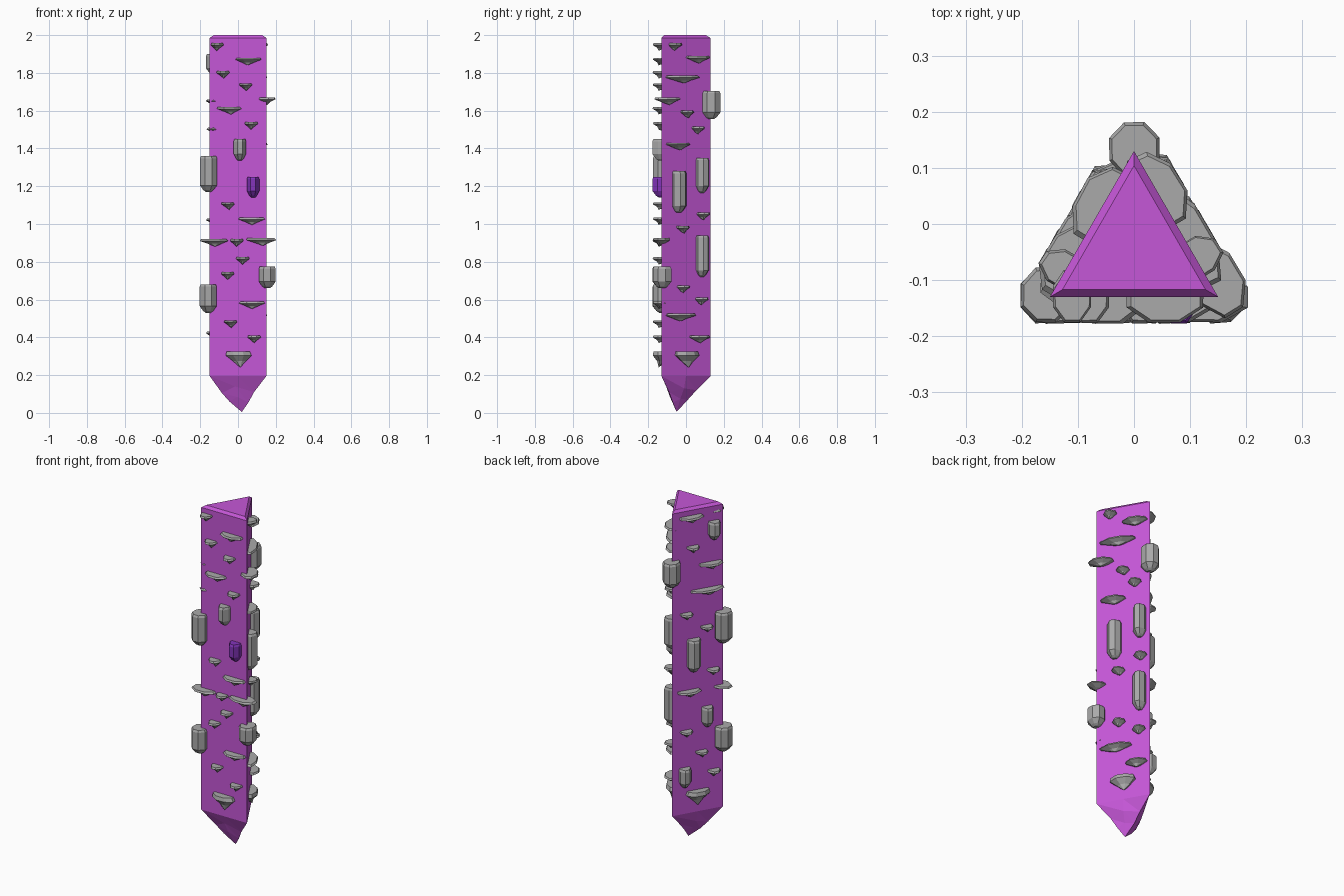
import bpy, bmesh, math, random
from mathutils import Vector

if "Cube" in bpy.data.objects:
    bpy.data.objects.remove(bpy.data.objects["Cube"])

random.seed(4)


def material(name, rgb):
    m = bpy.data.materials.new(name)
    m.diffuse_color = (*rgb, 1)
    m.use_nodes = True
    m.node_tree.nodes["Principled BSDF"].inputs["Base Color"].default_value = m.diffuse_color
    return m


ORCHID = material("orchid crystal", (0.56, 0.095, 0.68))
GREY = material("grey stone", (0.40, 0.40, 0.40))
VIOLET = material("violet crystal", (0.23, 0.035, 0.50))


def finish(bm, name, mat):
    bmesh.ops.recalc_face_normals(bm, faces=bm.faces)
    mesh = bpy.data.meshes.new(name)
    bm.to_mesh(mesh)
    bm.free()
    mesh.materials.append(mat)
    bpy.context.collection.objects.link(bpy.data.objects.new(name, mesh))


def bridge(bm, a, b):
    n = len(a)
    for i in range(n):
        j = (i + 1) % n
        bm.faces.new((a[i], a[j], b[j], b[i]))


# Triangular pillar with chamfered top and broken pointed root
bm = bmesh.new()
tri = [(-.15, -.13), (.15, -.13), (0, .13)]
hexa = []
for i in range(3):
    a, b = tri[i], tri[(i + 1) % 3]
    hexa += [a, ((a[0] + b[0]) / 2, (a[1] + b[1]) / 2)]
cy = -.043
cap = [bm.verts.new((x * .85, cy + (y - cy) * .85, 2)) for x, y in tri]
shoulder = [bm.verts.new((x, y, 1.985)) for x, y in tri]
base = [bm.verts.new((x, y, .195)) for x, y in hexa]
bm.faces.new(cap)
bridge(bm, cap, shoulder)
for i in range(3):
    j = (i + 1) % 3
    bm.faces.new((shoulder[i], shoulder[j], base[2 * j], base[2 * i + 1], base[2 * i]))
mid = [bm.verts.new(p) for p in [(-.085, -.085, .105), (-.015, -.105, .14), (.085, -.09, .11),
                                 (.065, -.01, .13), (.005, .055, .12), (-.06, -.01, .13)]]
low = [bm.verts.new(p) for p in [(-.045, -.07, .06), (-.005, -.085, .085), (.055, -.07, .055),
                                 (.04, -.03, .075), (.005, .01, .07), (-.025, -.03, .075)]]
tip = bm.verts.new((.02, -.05, .005))
for a, b in ((base, mid), (mid, low)):
    for i in range(6):
        j = (i + 1) % 6
        bm.faces.new((a[i], a[j], b[j]))
        bm.faces.new((a[i], b[j], b[i]))
for i in range(6):
    bm.faces.new((low[i], low[(i + 1) % 6], tip))
finish(bm, "crystal_pillar", ORCHID)

# Side frames: centre of the wall and outward angle
SIDES = {"front": ((0, -.13), -90), "right": ((.075, 0), 30), "left": ((-.075, 0), 150)}


def stone(bm, centre, angle, half_w, half_d, rings, skew=0):
    """Stack of octagon rings (height, scale); a zero scale closes to a point."""
    a = math.radians(angle)
    n, u = Vector((math.cos(a), math.sin(a), 0)), Vector((-math.sin(a), math.cos(a), 0))
    c = Vector((*centre, 0))
    k = 1 / math.cos(math.pi / 8)
    jit = [random.uniform(.95, 1.02) for _ in range(8)]
    prev = None
    top = rings[0][0]
    for z, s in rings:
        drop = (top - z) / (top - rings[-1][0])
        o = c + u * skew * drop + Vector((0, 0, z))
        if s == 0:
            v = bm.verts.new(o + n * half_d * .3)
            for i in range(8):
                bm.faces.new((prev[i], prev[(i + 1) % 8], v))
            return
        ring = []
        for i in range(8):
            t = math.pi * (i + .5) / 4
            ring.append(bm.verts.new(o + u * math.cos(t) * half_w * s * k * jit[i]
                                     + n * math.sin(t) * half_d * s * k * jit[i]))
        if prev:
            bridge(bm, prev, ring)
        else:
            bm.faces.new(ring)
        prev = ring
    bm.faces.new(prev)


def ledge(bm, centre, angle, z, w, h=.04, d=.047):
    rings = [(z, .9), (z - h * .25, 1), (z - h * .6, .5), (z - h, 0)]
    stone(bm, centre, angle, w / 2, d, rings, random.uniform(-.08, .12) * w)


def column(bm, centre, angle, z1, z0, w, d=.047):
    rings = [(z1, .88), (z1 - .012, 1), (z0 + .035, 1), (z0 + .01, .6), (z0, .3)]
    stone(bm, centre, angle, w / 2, d, rings)


def at(side, s):
    (x, y), ang = SIDES[side]
    a = math.radians(ang)
    return (x - math.sin(a) * s, y + math.cos(a) * s)


# Ledge stones: offset along the wall, top height, width
S, M = .07, .14
LEDGES = {
    "front": [(-.11, 1.957, S), (.055, 1.88, M), (-.08, 1.81, S), (.04, 1.745, S), (-.05, 1.62, .13),
              (.07, 1.54, S), (-.055, 1.115, S), (.07, 1.035, M), (-.005, .92, S), (.025, .825, S),
              (-.055, .745, S), (.075, .59, M), (-.04, .49, S), (.085, .41, S)],
    "right": [(-.07, 1.957, S), (.07, 1.89, M), (-.03, 1.785, .2), (0, 1.6, S), (.07, 1.515, S),
              (-.055, 1.43, M), (.1, 1.06, S), (-.025, .99, S), (-.02, .675, S), (.092, .61, S),
              (-.035, .525, .18), (.078, .41, .12)],
    "left": [(-.04, 1.955, M), (-.03, 1.775, S), (.075, 1.66, M), (.05, 1.51, .2), (-.07, 1.385, S),
             (.05, 1.29, S), (.09, 1.03, S), (-.055, .925, M), (-.07, .69, S), (.02, .555, S),
             (.095, .43, S)],
}
for side, items in LEDGES.items():
    bm = bmesh.new()
    for s, z, w in items:
        ledge(bm, at(side, s), SIDES[side][1], z, w)
    ledge(bm, at(side, 0), SIDES[side][1], .325, .14, .085)
    finish(bm, side + "_ledge_stones", GREY)

# Column stones: offset along the wall, top, bottom, width
COLUMNS = {
    "front": [(.01, 1.45, 1.335, .065)],
    "right": [(.095, 1.35, 1.165, .068), (-.046, 1.28, 1.06, .078), (.095, .94, .72, .068)],
    "left": [(.095, 1.9, 1.79, .065), (-.025, 1.225, 1.03, .075), (.055, .81, .69, .065),
             (-.078, .47, .355, .065)],
}
for side, items in COLUMNS.items():
    bm = bmesh.new()
    for s, z1, z0, w in items:
        column(bm, at(side, s), SIDES[side][1], z1, z0, w)
    finish(bm, side + "_column_stones", GREY)

bm = bmesh.new()
column(bm, at("front", .08), -90, 1.25, 1.14, .065)
finish(bm, "violet_column", VIOLET)

# Stones wrapped round the pillar corners
bm = bmesh.new()
for c, z1, z0 in [((-.157, -.127), 1.36, 1.17), ((-.157, -.127), .68, .53),
                  ((.155, -.127), .775, .66), ((0, .133), 1.705, 1.555)]:
    column(bm, c, 90 if c[1] > 0 else -90, z1, z0, .09, .05)
for c, ang, z, w in [((-.127, -.13), -90, .92, .15), ((.122, -.13), -90, .925, .16),
                     ((.145, -.1), 30, 1.67, .14)]:
    ledge(bm, c, ang, z, w)
finish(bm, "corner_stones", GREY)
